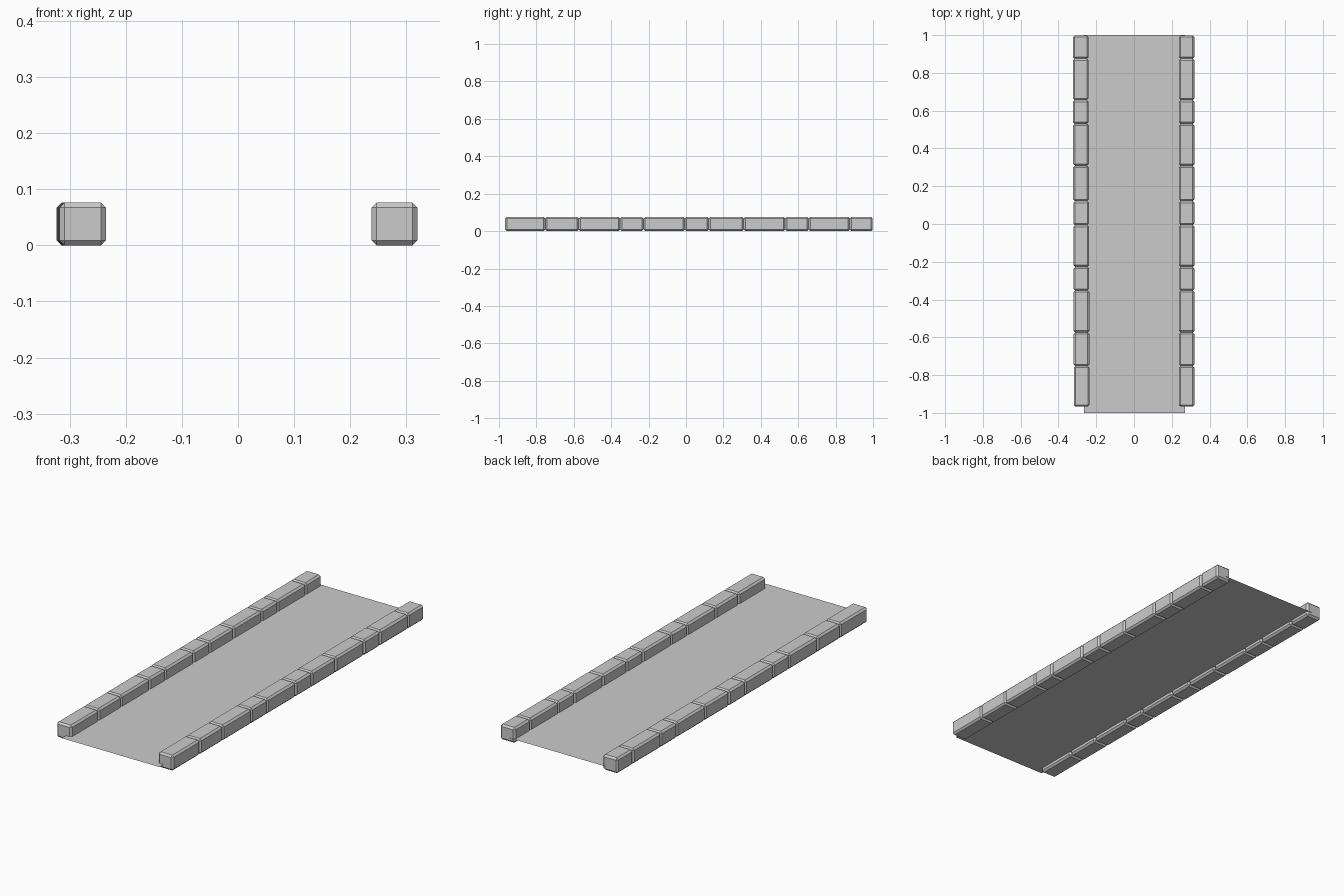
import bpy, bmesh

if "Cube" in bpy.data.objects:
    bpy.data.objects.remove(bpy.data.objects["Cube"])

# Shared joints between the edging stones, front to back
JOINTS = [-0.967, -0.752, -0.574, -0.352, -0.227, -0.006,
          0.121, 0.308, 0.530, 0.656, 0.875, 0.998]
Z0, Z1 = 0.0, 0.076


def new_object(name, bm):
    mesh = bpy.data.meshes.new(name)
    bm.to_mesh(mesh)
    bm.free()
    obj = bpy.data.objects.new(name, mesh)
    bpy.context.collection.objects.link(obj)
    return obj


def stone(name, xc, y0, y1, width):
    bm = bmesh.new()
    bmesh.ops.create_cube(bm, size=1)
    for v in bm.verts:
        v.co.x = xc + v.co.x * width
        v.co.y = (y0 + y1) / 2 + v.co.y * (y1 - y0)
        v.co.z = Z0 + (v.co.z + 0.5) * (Z1 - Z0)
    # single flat chamfer on every edge
    bmesh.ops.bevel(bm, geom=bm.edges[:], offset=0.009, segments=1,
                    affect='EDGES', profile=0.5)
    return new_object(name, bm)


# Edging stones: right row is straight, left row drifts slightly outwards
for i, (y0, y1) in enumerate(zip(JOINTS, JOINTS[1:])):
    t = (y0 + y1) / 4 + 0.5
    stone(f"edging_stone_right_{i + 1}", 0.279, y0, y1, 0.082)
    stone(f"edging_stone_left_{i + 1}", -0.2765 - 0.006 * t, y0, y1, 0.083)

# Thin path surface between the rows
bm = bmesh.new()
corners = [(-0.265, -1), (0.27, -1), (0.27, 1), (-0.265, 1)]
bm.faces.new([bm.verts.new((x, y, 0.022)) for x, y in corners])
new_object("path_surface", bm)
